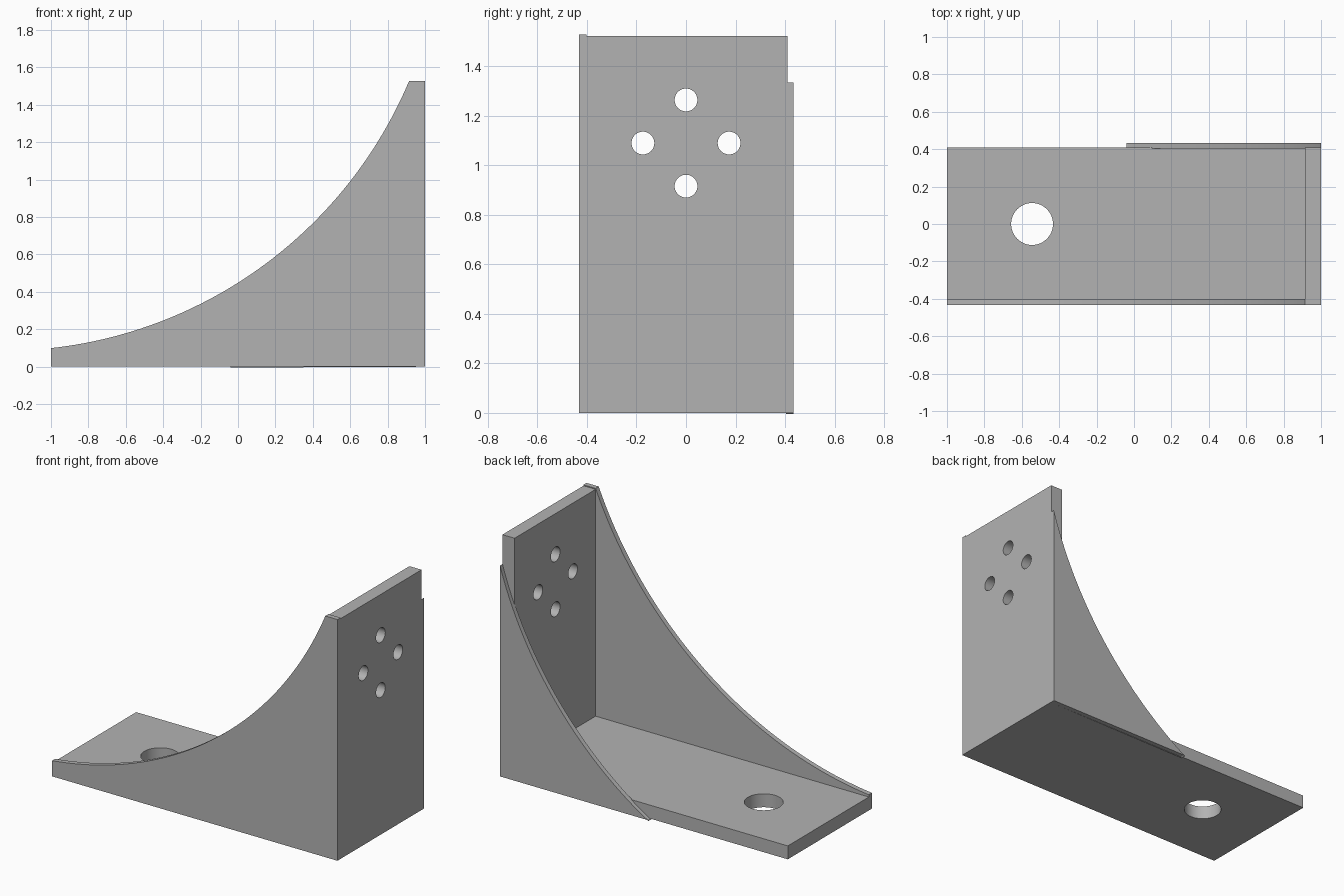
import bpy
import bmesh
import math
from mathutils import Matrix

cube = bpy.data.objects.get("Cube")
if cube:
    bpy.data.objects.remove(cube, do_unlink=True)

# Single grey finish
GREY = (0.45, 0.45, 0.45, 1.0)
mat = bpy.data.materials.new("plain_grey")
mat.use_nodes = True
mat.diffuse_color = GREY
bsdf = next(n for n in mat.node_tree.nodes if n.type == 'BSDF_PRINCIPLED')
bsdf.inputs["Base Color"].default_value = GREY

T = 0.085            # plate thickness
RADIUS = 2.359       # gusset arc
ARC_X = -1.259


def finish(name, bm):
    bmesh.ops.recalc_face_normals(bm, faces=bm.faces)
    mesh = bpy.data.meshes.new(name)
    bm.to_mesh(mesh)
    bm.free()
    mesh.materials.append(mat)
    obj = bpy.data.objects.new(name, mesh)
    bpy.context.collection.objects.link(obj)
    return obj


def select_only(obj):
    bpy.ops.object.select_all(action='DESELECT')
    obj.select_set(True)
    bpy.context.view_layer.objects.active = obj


def smooth(obj):
    select_only(obj)
    bpy.ops.object.shade_smooth_by_angle(angle=math.radians(30))


def plate(name, lo, hi):
    bm = bmesh.new()
    bmesh.ops.create_cube(bm, size=1)
    for v in bm.verts:
        v.co = [hi[i] if v.co[i] > 0 else lo[i] for i in range(3)]
    return finish(name, bm)


def drill(obj, centres, radius, turn):
    """Cut round holes through a plate, then drop the cutter."""
    bm = bmesh.new()
    for c in centres:
        bmesh.ops.create_cone(bm, cap_ends=True, segments=48, radius1=radius,
                              radius2=radius, depth=0.4,
                              matrix=Matrix.Translation(c) @ turn)
    cutter = finish("hole_cutter", bm)
    cutter.hide_render = True
    mod = obj.modifiers.new("holes", 'BOOLEAN')
    mod.operation = 'DIFFERENCE'
    mod.solver = 'EXACT'
    mod.object = cutter
    select_only(obj)
    bpy.ops.object.modifier_apply(modifier=mod.name)
    bpy.data.objects.remove(cutter, do_unlink=True)
    smooth(obj)


def gusset(name, y0, y1, x0, x1, arc_z, corners, steps=56):
    """Side web: a concave arc closed by straight edges, extruded along y."""
    a0, a1 = (math.asin((x - ARC_X) / RADIUS) for x in (x0, x1))
    angles = [a0 + (a1 - a0) * i / steps for i in range(steps + 1)]
    profile = [(ARC_X + RADIUS * math.sin(a), arc_z - RADIUS * math.cos(a))
               for a in angles] + corners
    bm = bmesh.new()
    face = bm.faces.new([bm.verts.new((x, y0, z)) for x, z in profile])
    ext = bmesh.ops.extrude_face_region(bm, geom=[face])
    moved = [g for g in ext["geom"] if isinstance(g, bmesh.types.BMVert)]
    bmesh.ops.translate(bm, verts=moved, vec=(0, y1 - y0, 0))
    smooth(finish(name, bm))


# Base plate with one large hole
base = plate("base_plate", (-1, -0.402, 0), (1, 0.409, T))
drill(base, [(-0.545, 0, 0)], 0.112, Matrix.Identity(4))

# Upright plate with a diamond of four holes
upright = plate("upright_plate", (1 - T, -0.402, T), (1, 0.409, 1.522))
ring = [(1 - T / 2, 0.174 * math.cos(k * math.pi / 2),
         1.09 + 0.174 * math.sin(k * math.pi / 2)) for k in range(4)]
drill(upright, ring, 0.046, Matrix.Rotation(math.pi / 2, 4, 'Y'))

# Full-length front gusset and the shorter, lower back gusset
gusset("front_gusset", -0.433, -0.402, -1, 1 - T, 2.444,
       [(1 - T, 1.528), (1, 1.528), (1, 0), (-1, 0)])
gusset("back_gusset", 0.404, 0.434, -0.04, 1, 2.015, [(1, 0), (-0.04, 0)])
